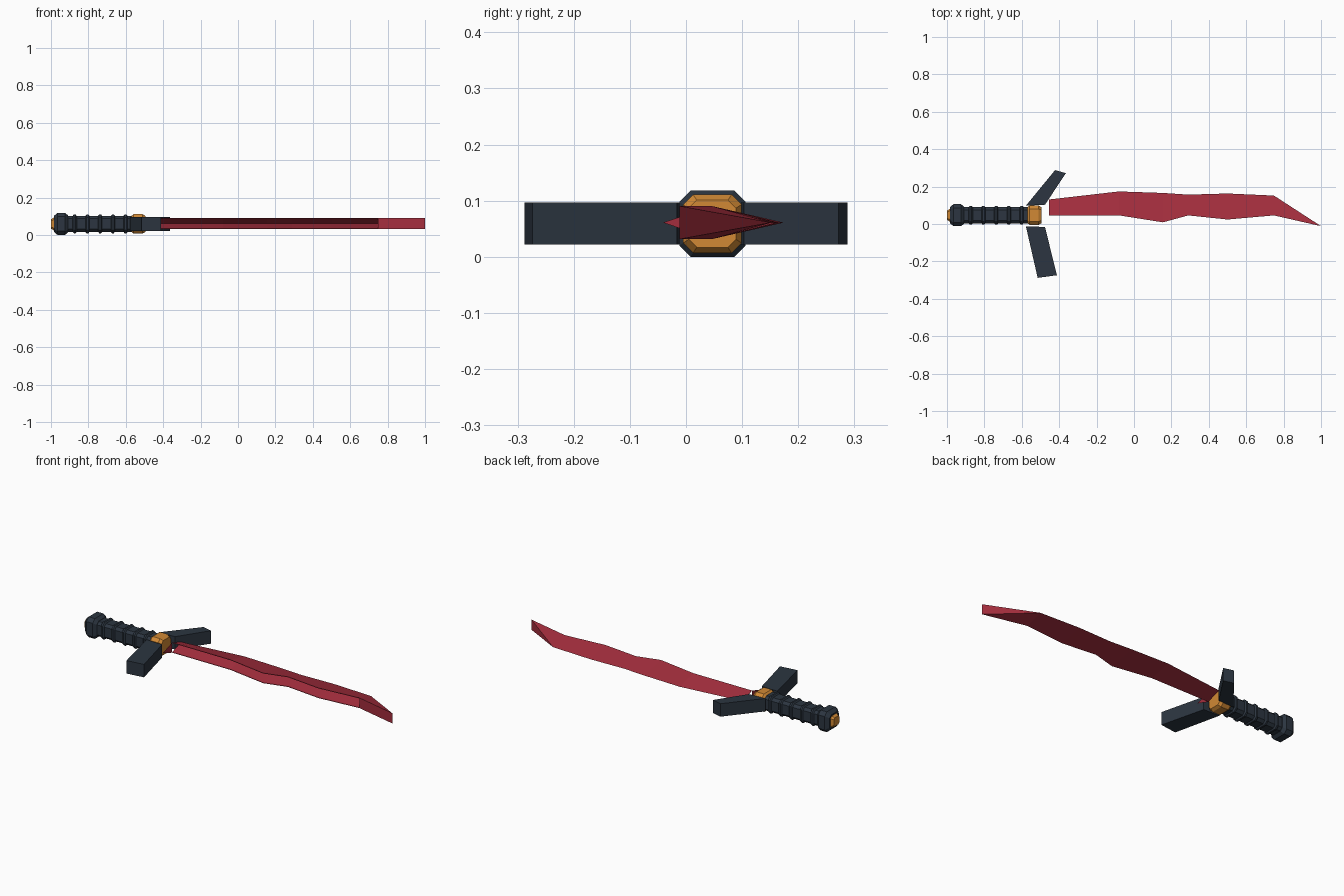
import bpy, bmesh

if "Cube" in bpy.data.objects:
    bpy.data.objects.remove(bpy.data.objects["Cube"])

CY, CZ = 0.047, 0.059      # axis of the handle
BZ, BH = 0.061, 0.0295     # blade mid height and half thickness


def material(name, rgb):
    m = bpy.data.materials.new(name)
    m.diffuse_color = (*rgb, 1)
    m.use_nodes = True
    m.node_tree.nodes["Principled BSDF"].inputs["Base Color"].default_value = m.diffuse_color
    return m


DARK = material("dark steel", (0.025, 0.036, 0.052))
GOLD = material("gold", (0.64, 0.25, 0.035))
RED = material("crimson", (0.37, 0.027, 0.047))


def finish(name, bm, mat):
    me = bpy.data.meshes.new(name)
    bm.to_mesh(me)
    bm.free()
    me.materials.append(mat)
    ob = bpy.data.objects.new(name, me)
    bpy.context.collection.objects.link(ob)
    return ob


def loft(bm, rings, cap=True):
    """Skin a list of closed point rings."""
    vs = [[bm.verts.new(p) for p in r] for r in rings]
    n = len(vs[0])
    for a, b in zip(vs, vs[1:]):
        for i in range(n):
            j = (i + 1) % n
            bm.faces.new((a[i], a[j], b[j], b[i]))
    if cap:
        bm.faces.new(vs[0])
        bm.faces.new(vs[-1])
    bmesh.ops.recalc_face_normals(bm, faces=bm.faces[:])


def octagon(x, h, chamfer=0.34):
    k = h * (1 - chamfer)
    pts = [(h, -k), (h, k), (k, h), (-k, h), (-h, k), (-h, -k), (-k, -h), (k, -h)]
    return [(x, CY + y, CZ + z) for y, z in pts]


def turned(name, profile, mat):
    """Eight-sided part along x from (x, half width) pairs."""
    bm = bmesh.new()
    loft(bm, [octagon(x, h) for x, h in profile])
    return finish(name, bm, mat)


# Handle: pommel, its gold cap, grip with raised bands, gold collar
turned("pommel", [(-0.985, 0.042), (-0.965, 0.059), (-0.925, 0.059), (-0.908, 0.045)], DARK)
turned("pommel_cap", [(-1.0, 0.025), (-0.98, 0.037), (-0.97, 0.037)], GOLD)
turned("grip", [(-0.915, 0.043), (-0.56, 0.043)], DARK)
for i in range(5):
    x = -0.873 + i * 0.068
    turned(f"grip_band_{i + 1}", [(x - 0.011, 0.043), (x - 0.005, 0.05),
                                  (x + 0.005, 0.05), (x + 0.011, 0.043)], DARK)
turned("collar", [(-0.57, 0.042), (-0.558, 0.052), (-0.51, 0.052), (-0.494, 0.042)], GOLD)

# Guard arms: slanted flat bars
arms = {
    "guard_arm_back": [(-0.578, 0.098), (-0.422, 0.288), (-0.364, 0.272), (-0.476, 0.103)],
    "guard_arm_front": [(-0.578, -0.012), (-0.476, -0.016), (-0.412, -0.274), (-0.515, -0.288)],
}
for name, outline in arms.items():
    bm = bmesh.new()
    loft(bm, [[(x, y, z) for x, y in outline] for z in (0.022, 0.097)])
    finish(name, bm, DARK)

# Blade: wedge with a deep hollow along its thick side (x, spine y, edge y)
stations = [(-0.455, 0.046, 0.131), (-0.08, 0.046, 0.174), (0.155, 0.009, 0.166),
            (0.29, 0.046, 0.157), (0.5, 0.024, 0.163), (0.748, 0.046, 0.152)]
rings = []
for x, s, e in stations:
    apex, lip = e - 0.1 * (e - s), BH * 0.9
    rings.append([(x, s, BZ + BH), (x, e, BZ), (x, s, BZ - BH),
                  (x, s, BZ - lip), (x, apex, BZ), (x, s, BZ + lip)])
bm = bmesh.new()
loft(bm, rings)
finish("blade", bm, RED)

# Blade tip: ends in an upright edge
x, s, e = stations[-1]
bm = bmesh.new()
A, B, E, T, U = [bm.verts.new(p) for p in (
    (x, s, BZ + BH), (x, s, BZ - BH), (x, e, BZ),
    (1.0, -0.0115, BZ + BH), (1.0, -0.0115, BZ - BH))]
for f in ((A, B, U, T), (A, E, T), (B, U, E), (E, T, U)):
    bm.faces.new(f)
finish("blade_tip", bm, RED)

# Flat heel plate at the blade root
bm = bmesh.new()
x, s, _ = stations[0]
bm.faces.new([bm.verts.new(p) for p in (
    (x, s, BZ + BH), (x, -0.041, BZ), (x, s, BZ - BH))])
finish("blade_heel", bm, RED)
